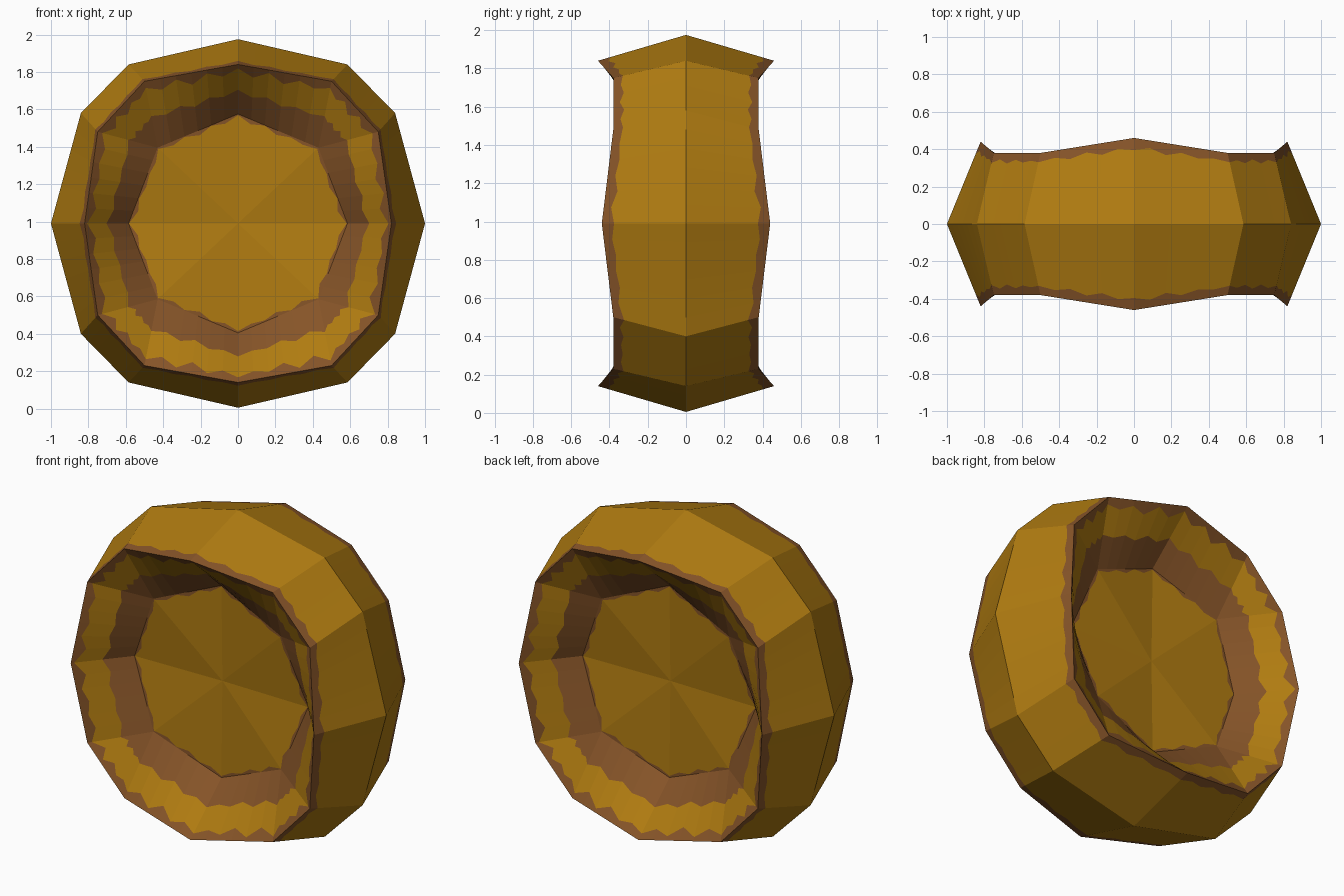
import bpy, bmesh, math
from mathutils import Vector

if "Cube" in bpy.data.objects:
    bpy.data.objects.remove(bpy.data.objects["Cube"])

CZ = 0.99   # height of the wheel centre
K = 6       # slices along each edge, for the ragged colour borders


def material(name, rgb):
    m = bpy.data.materials.new(name)
    m.diffuse_color = (*rgb, 1)
    m.use_nodes = True
    m.node_tree.nodes["Principled BSDF"].inputs["Base Color"].default_value = m.diffuse_color
    return m


def ring(top, a, b, side):
    """Twelve points from a quarter profile of (across, up, depth)."""
    quarter = [top, a, b, side]
    right = quarter + [(x, -z, d) for x, z, d in (b, a, top)]
    left = [(-x, z, d) for x, z, d in right[-2:0:-1]]
    return [Vector((x, -d, z)) for x, z, d in right + left]


def sliced(points):
    """Cut every edge of a ring into K pieces."""
    n = len(points)
    return [points[i].lerp(points[(i + 1) % n], k / K)
            for i in range(n) for k in range(K)]


def border(r0, r1, t, wobble):
    """A ragged ring part way between two rings."""
    return [p.lerp(q, t + wobble * (1 if i % 2 else -1) + 0.5 * wobble * math.sin(i * 2.3))
            for i, (p, q) in enumerate(zip(r0, r1))]


# Profiles of the crown, the rim and the recessed floor
crown = sliced(ring((0, .985, 0), (.585, .85, 0), (.84, .59, 0), (1, 0, 0)))
rim = sliced(ring((0, .85, .46), (.5, .76, .38), (.75, .49, .38), (.82, 0, .44)))
floor = sliced(ring((0, .585, .16), (.43, .405, .20), (.43, .405, .20), (.585, 0, .16)))
centre = Vector((0, -.15, 0))
hub = [centre] * len(floor)

# Side rings from the crown, over the rim and down to the floor centre
rings = [crown,
         border(crown, rim, .88, .02),
         rim,
         border(rim, floor, .13, .05),
         border(rim, floor, .54, .03),
         floor,
         border(floor, hub, .025, .015),
         hub]
band_material = [0, 1, 1, 0, 1, 1, 0]

bm = bmesh.new()
for flip in (1, -1):
    loops = [[bm.verts.new((p.x, p.y * flip, p.z + CZ)) for p in r] for r in rings]
    n = len(crown)
    for r, mat in enumerate(band_material):
        for i in range(n):
            j = (i + 1) % n
            f = bm.faces.new((loops[r][i], loops[r][j], loops[r + 1][j], loops[r + 1][i]))
            f.material_index = mat
bmesh.ops.remove_doubles(bm, verts=bm.verts, dist=0.0005)
bmesh.ops.recalc_face_normals(bm, faces=bm.faces)

mesh = bpy.data.meshes.new("hollow_faced_wheel")
bm.to_mesh(mesh)
bm.free()
mesh.materials.append(material("golden_ochre", (.434, .200, .0055)))
mesh.materials.append(material("brown_edge", (.238, .0887, .0212)))
wheel = bpy.data.objects.new("hollow_faced_wheel", mesh)
bpy.context.collection.objects.link(wheel)
